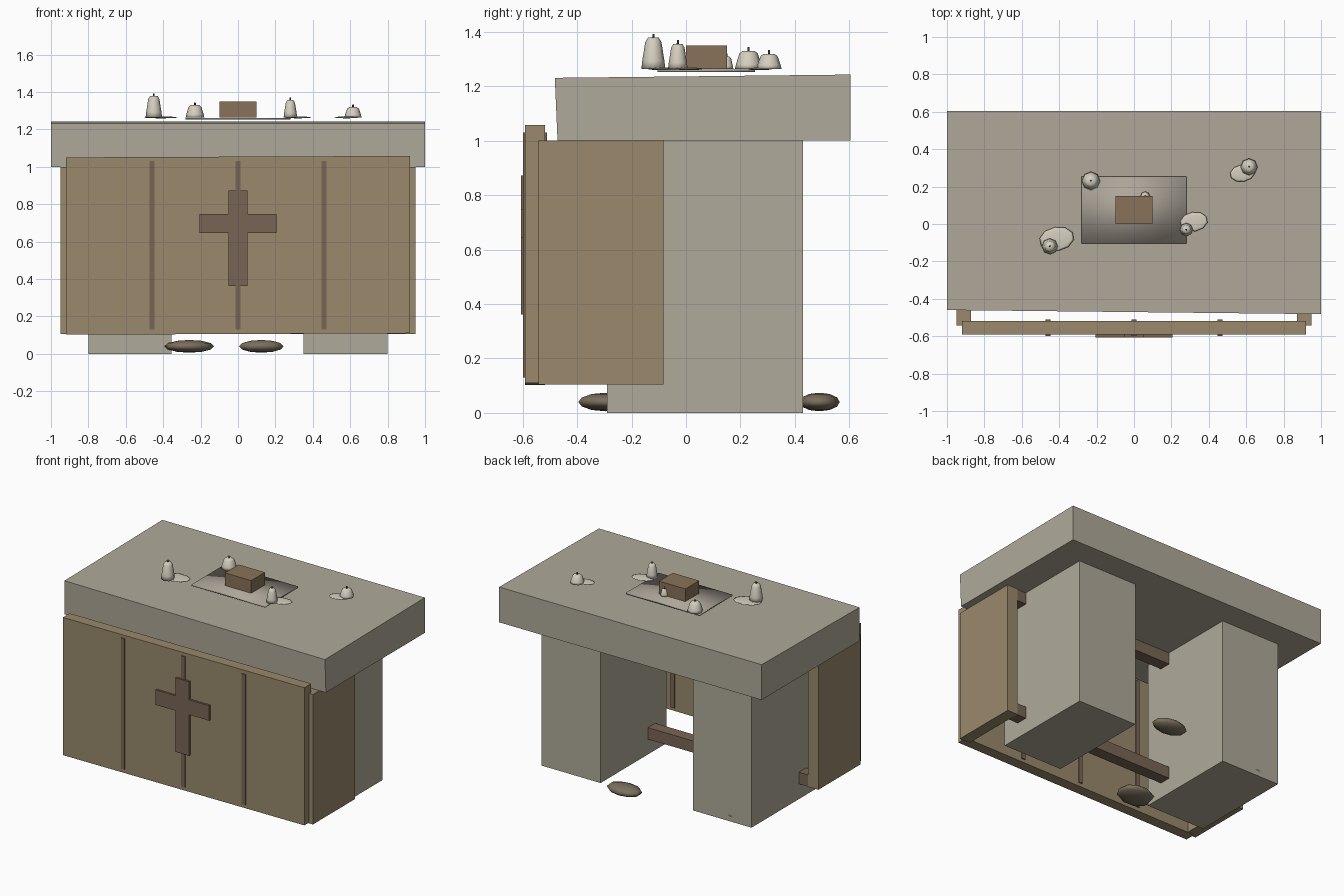
import bpy, bmesh, math
from mathutils import Matrix

if "Cube" in bpy.data.objects:
    bpy.data.objects.remove(bpy.data.objects["Cube"])


def mat(name, col):
    m = bpy.data.materials.new(name)
    m.diffuse_color = (*col, 1)
    m.use_nodes = True
    m.node_tree.nodes["Principled BSDF"].inputs["Base Color"].default_value = m.diffuse_color
    return m


STONE = mat("stone", (0.43, 0.40, 0.32))
WOOD = mat("wood", (0.32, 0.25, 0.15))
DARK = mat("dark_wood", (0.19, 0.13, 0.09))
BOX = mat("box_wood", (0.25, 0.17, 0.10))
CLOTH = mat("cloth", (0.42, 0.38, 0.32))
PEBBLE = mat("pebble", (0.20, 0.16, 0.11))
WAX = mat("wax", (0.66, 0.62, 0.52))
WICK = mat("wick", (0.05, 0.04, 0.03))


def finish(name, bm, material, smooth=False):
    bmesh.ops.recalc_face_normals(bm, faces=bm.faces[:])
    for f in bm.faces:
        f.smooth = smooth
    me = bpy.data.meshes.new(name)
    bm.to_mesh(me)
    bm.free()
    me.materials.append(material)
    ob = bpy.data.objects.new(name, me)
    bpy.context.collection.objects.link(ob)
    return ob


def box(name, x, y, z, material, warp=None, smooth=False):
    bm = bmesh.new()
    bmesh.ops.create_cube(bm, size=1)
    for v in bm.verts:
        s = [c > 0 for c in v.co]
        v.co = (x[s[0]], y[s[1]], z[s[2]])
        if warp:
            d = warp(*s)
            v.co.x += d[0]
            v.co.y += d[1]
            v.co.z += d[2]
    return finish(name, bm, material, smooth)


def lathe(name, loc, profile, material, sides=8):
    bm = bmesh.new()
    rings = []
    for r, z in profile:
        rings.append([bm.verts.new((loc[0] + r * math.cos(2 * math.pi * i / sides),
                                    loc[1] + r * math.sin(2 * math.pi * i / sides),
                                    loc[2] + z)) for i in range(sides)])
    for a, b in zip(rings, rings[1:]):
        for i in range(sides):
            j = (i + 1) % sides
            bm.faces.new((a[i], a[j], b[j], b[i]))
    bm.faces.new(rings[0])
    bm.faces.new(rings[-1])
    return finish(name, bm, material, True)


def ellipsoid(name, loc, radii, turn, material, segs=10, rings=6):
    bm = bmesh.new()
    m = (Matrix.Translation(loc) @ Matrix.Rotation(math.radians(turn), 4, 'Z')
         @ Matrix.Diagonal((*radii, 1)))
    bmesh.ops.create_uvsphere(bm, u_segments=segs, v_segments=rings, radius=1, matrix=m)
    return finish(name, bm, material, True)


# Thick slab with a slightly uneven front edge
box("table_slab", (-1, 1), (-0.46, 0.605), (1.0, 1.243), STONE,
    lambda r, b, t: (0, 0 if b else (-0.012 if r else 0) - (0.01 if t and r else 0),
                     -0.012 if t and not b else 0))

# Stone pedestals
box("left_pedestal", (-0.8, -0.355), (-0.29, 0.43), (0, 1.0), STONE)
box("right_pedestal", (0.35, 0.8), (-0.29, 0.43), (0, 1.0), STONE)

# Wooden front panel and side panels
box("front_panel", (-0.92, 0.92), (-0.592, -0.518), (0.102, 1.05), WOOD,
    lambda r, b, t: (0, 0, 0.008 if r else 0))
for side, s in (("left", -1), ("right", 1)):
    box(side + "_side_panel", sorted((s * 0.872, s * 0.95)), (-0.542, -0.083), (0.105, 1.0), WOOD)

# Rails running behind, through the pedestals
for n, z in (("lower", (0.105, 0.185)), ("upper", (0.92, 0.998))):
    box(n + "_rail", (-0.88, 0.88), (-0.165, -0.085), z, DARK)

# Battens visible on both faces of the front panel
for i, x in enumerate((-0.46, 0, 0.46)):
    box(f"batten_{i + 1}", (x - 0.014, x + 0.014), (-0.598, -0.51), (0.13, 1.03), DARK)

# Raised cross, extruded outline
bm = bmesh.new()
half = [(0.052, 0.362), (0.052, 0.645), (0.205, 0.645), (0.205, 0.748), (0.052, 0.748), (0.052, 0.872)]
outline = half + [(-x, z) for x, z in reversed(half)]
face = bm.faces.new([bm.verts.new((x, -0.606, z)) for x, z in outline])
ext = bmesh.ops.extrude_face_region(bm, geom=[face])
for v in ext["geom"]:
    if isinstance(v, bmesh.types.BMVert):
        v.co.y += 0.018
finish("cross", bm, DARK)

# Cloth and small box on the top
box("cloth", (-0.28, 0.28), (-0.105, 0.253), (1.253, 1.262), CLOTH, smooth=True)
box("small_box", (-0.1, 0.1), (0.0, 0.15), (1.263, 1.35), BOX)

# Candles: x, y, base radius, wax height
candles = [(-0.45, -0.12, 0.044, 0.115), (0.28, -0.03, 0.036, 0.092), (-0.23, 0.23, 0.05, 0.066),
           (0.615, 0.305, 0.046, 0.055), (0.06, 0.148, 0.026, 0.045)]
for i, (x, y, r, h) in enumerate(candles, 1):
    lathe(f"candle_{i}", (x, y, 1.264),
          [(r, 0), (r * 0.93, h * 0.25), (r * 0.68, h * 0.85), (r * 0.45, h)], WAX)
    lathe(f"wick_{i}", (x, y, 1.264), [(0.005, h - 0.005), (0.004, h + 0.014)], WICK, 6)

# Melted wax puddles
for i, (x, y, rx, ry) in enumerate([(-0.413, -0.08, 0.094, 0.064), (0.32, 0.012, 0.075, 0.052),
                                    (0.58, 0.272, 0.068, 0.046)], 1):
    ellipsoid(f"wax_puddle_{i}", (x, y, 1.264), (rx, ry, 0.005), 10, WAX)

# Flat stones on the floor
for i, (x, y, rx, ry, turn) in enumerate([(-0.26, -0.295, 0.135, 0.103, 12), (0.125, 0.49, 0.125, 0.075, 0),
                                          (-0.64, 0.355, 0.12, 0.08, 0)], 1):
    ellipsoid(f"floor_stone_{i}", (x, y, 0.04), (rx, ry, 0.034), turn, PEBBLE)
